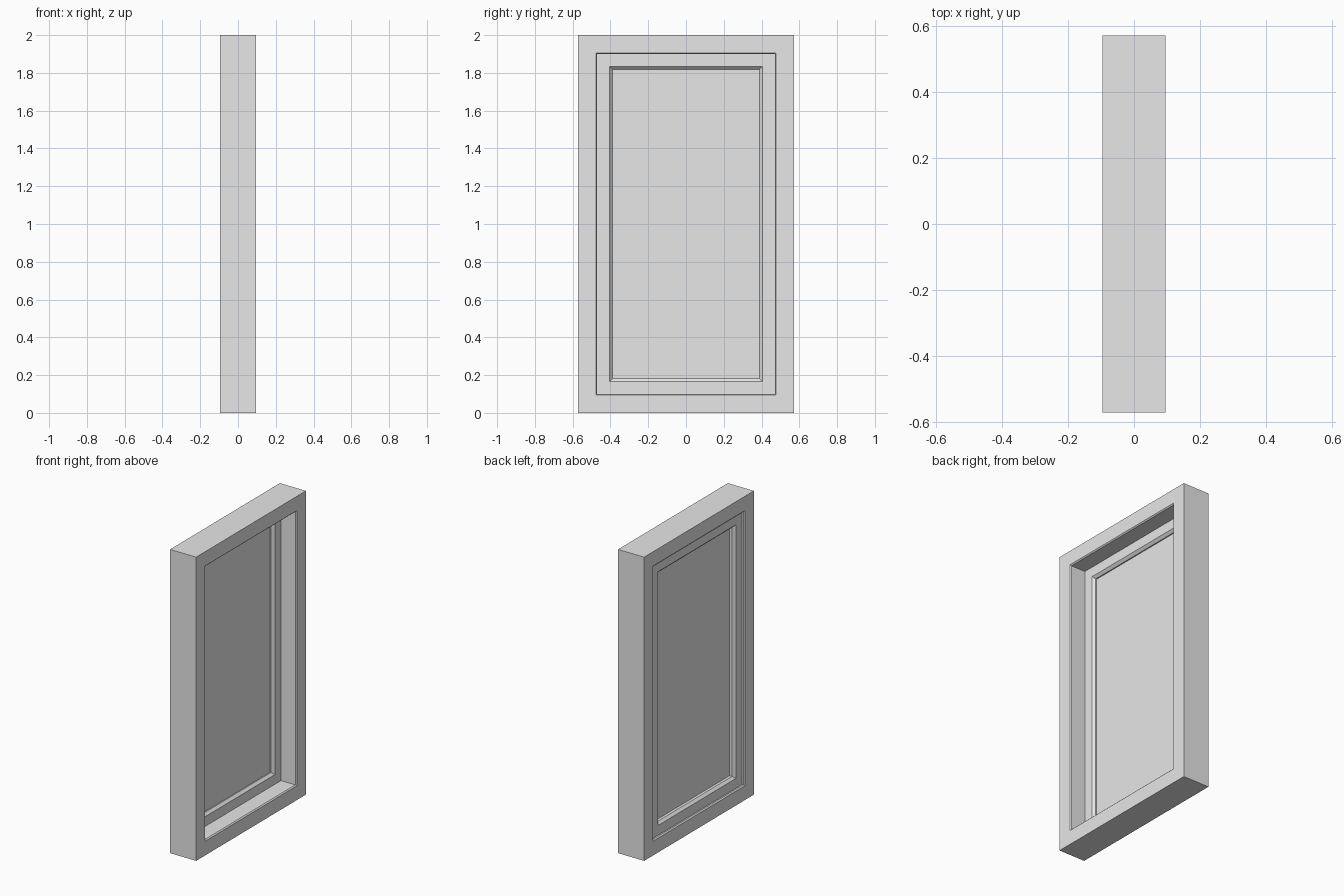
import bpy
import bmesh

cube = bpy.data.objects.get("Cube")
if cube:
    bpy.data.objects.remove(cube, do_unlink=True)

HALF_W, HALF_H, HALF_T = 0.571, 1.0, 0.095

paint = bpy.data.materials.new("light grey")
paint.use_nodes = True
grey = (0.8, 0.8, 0.8, 1)
paint.diffuse_color = grey
paint.node_tree.nodes["Principled BSDF"].inputs["Base Color"].default_value = grey


def finish(name, bm):
    bmesh.ops.recalc_face_normals(bm, faces=bm.faces)
    mesh = bpy.data.meshes.new(name)
    bm.to_mesh(mesh)
    bm.free()
    mesh.materials.append(paint)
    obj = bpy.data.objects.new(name, mesh)
    bpy.context.collection.objects.link(obj)
    return obj


def mitred_frame(name, profile):
    """Sweep a closed profile of (x, inset from outer edge) round a rectangle."""
    bm = bmesh.new()
    corners = []
    for sy, sz in ((-1, -1), (1, -1), (1, 1), (-1, 1)):
        corners.append([bm.verts.new((x, sy * (HALF_W - d), HALF_H + sz * (HALF_H - d)))
                        for x, d in profile])
    n = len(profile)
    for i, a in enumerate(corners):
        b = corners[(i + 1) % len(corners)]
        for j in range(n):
            k = (j + 1) % n
            bm.faces.new((a[j], a[k], b[k], b[j]))
    return finish(name, bm)


# Outer casing with a small chamfer round both sides of the opening
OPENING, CHAMFER = 0.101, 0.007
mitred_frame("outer_frame", [
    (-HALF_T, 0), (HALF_T, 0),
    (HALF_T, OPENING - CHAMFER), (HALF_T - CHAMFER, OPENING),
    (CHAMFER - HALF_T, OPENING), (-HALF_T, OPENING - CHAMFER)])

# Inner sash set towards one side, bevelled down to the pane
SASH_FRONT, SASH_BACK, BEVEL = -0.016, -0.079, 0.016
SASH_EDGE = 0.165
mitred_frame("inner_sash", [
    (SASH_BACK, OPENING), (SASH_FRONT, OPENING),
    (SASH_FRONT, SASH_EDGE), (SASH_FRONT - BEVEL, SASH_EDGE + BEVEL),
    (SASH_BACK + BEVEL, SASH_EDGE + BEVEL), (SASH_BACK, SASH_EDGE)])

# Thin pane held by the sash
bm = bmesh.new()
bmesh.ops.create_cube(bm, size=1)
inset = SASH_EDGE + BEVEL - 0.004
bmesh.ops.scale(bm, vec=(0.006, 2 * (HALF_W - inset), 2 * (HALF_H - inset)), verts=bm.verts)
bmesh.ops.translate(bm, vec=(-0.042, 0, HALF_H), verts=bm.verts)
finish("pane", bm)
